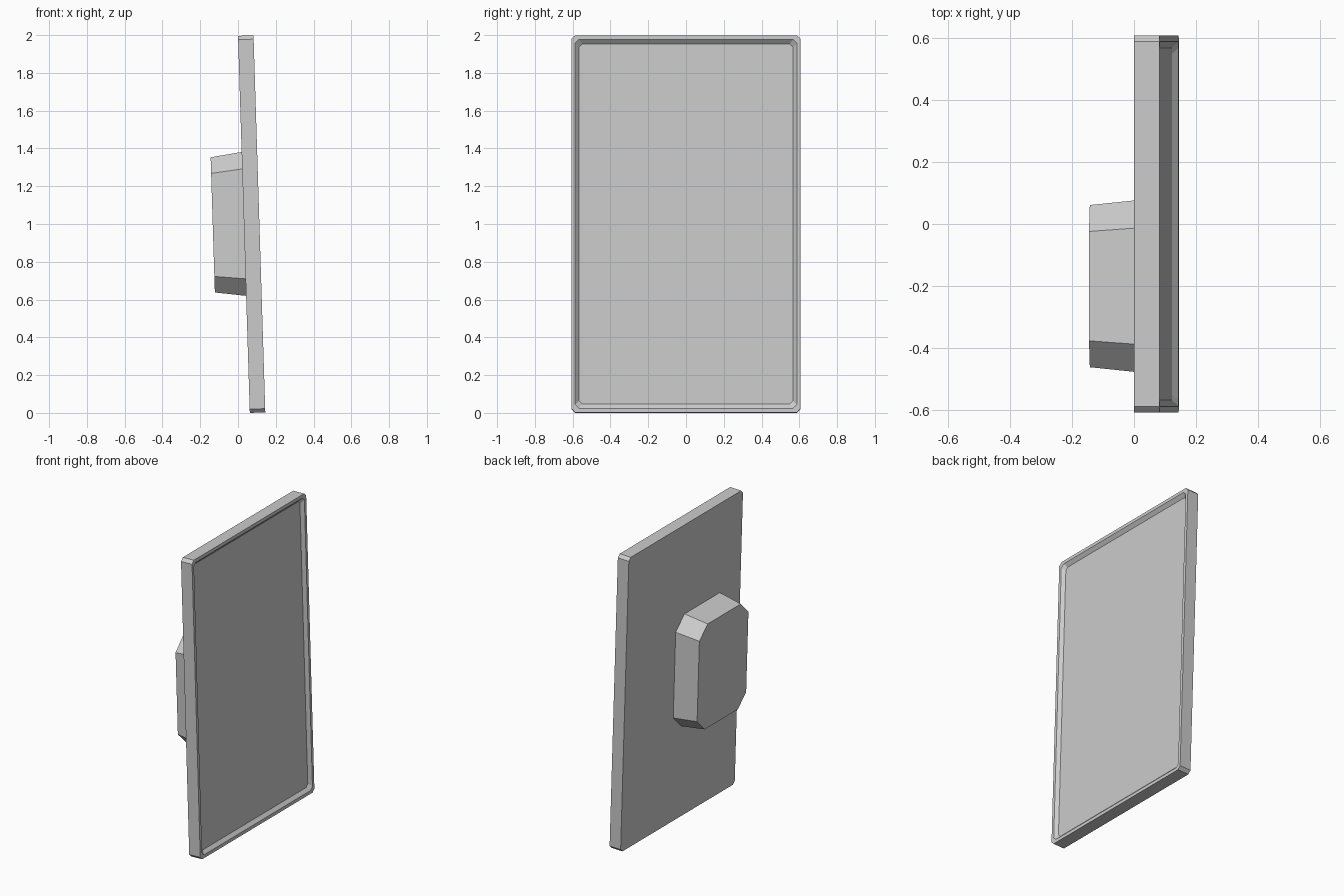
import bpy, bmesh, math
from mathutils import Matrix

if "Cube" in bpy.data.objects:
    bpy.data.objects.remove(bpy.data.objects["Cube"])

TILT = math.radians(1.79)
# lean back around the lower rear edge of the panel
LEAN = Matrix.Translation((0.0625, 0, 0)) @ Matrix.Rotation(-TILT, 4, 'Y')


def chamfered_loop(bm, x, cy, cz, hy, hz, c):
    """Eight-sided rectangle in the YZ plane at depth x."""
    pts = [(hy, hz - c), (hy - c, hz), (c - hy, hz), (-hy, hz - c),
           (-hy, c - hz), (c - hy, -hz), (hy - c, -hz), (hy, c - hz)]
    return [bm.verts.new((x, cy + y, cz + z)) for y, z in pts]


def loft(name, cy, cz, sections):
    """Skin a stack of chamfered rectangles (x, half y, half z, chamfer)."""
    bm = bmesh.new()
    loops = [chamfered_loop(bm, s[0], cy, cz, *s[1:]) for s in sections]
    for a, b in zip(loops, loops[1:]):
        for i in range(8):
            j = (i + 1) % 8
            bm.faces.new((a[i], a[j], b[j], b[i]))
    bm.faces.new(loops[0])
    bm.faces.new(loops[-1])
    bmesh.ops.recalc_face_normals(bm, faces=bm.faces)
    bm.transform(LEAN)
    mesh = bpy.data.meshes.new(name)
    bm.to_mesh(mesh)
    bm.free()
    obj = bpy.data.objects.new(name, mesh)
    bpy.context.collection.objects.link(obj)
    return obj


# flat panel with a raised rim and a shallow recessed face
H = 0.9985
loft("panel", 0, H, [
    (0.0, 0.607, H, 0.02),
    (0.082, 0.607, H, 0.02),
    (0.082, 0.587, H - 0.022, 0.02),
    (0.062, 0.567, H - 0.044, 0.018),
])

# tapered housing on the rear, offset to one side
loft("rear_housing", -0.2, 1.001, [
    (0.0, 0.278, 0.381, 0.09),
    (-0.165, 0.261, 0.358, 0.085),
])
